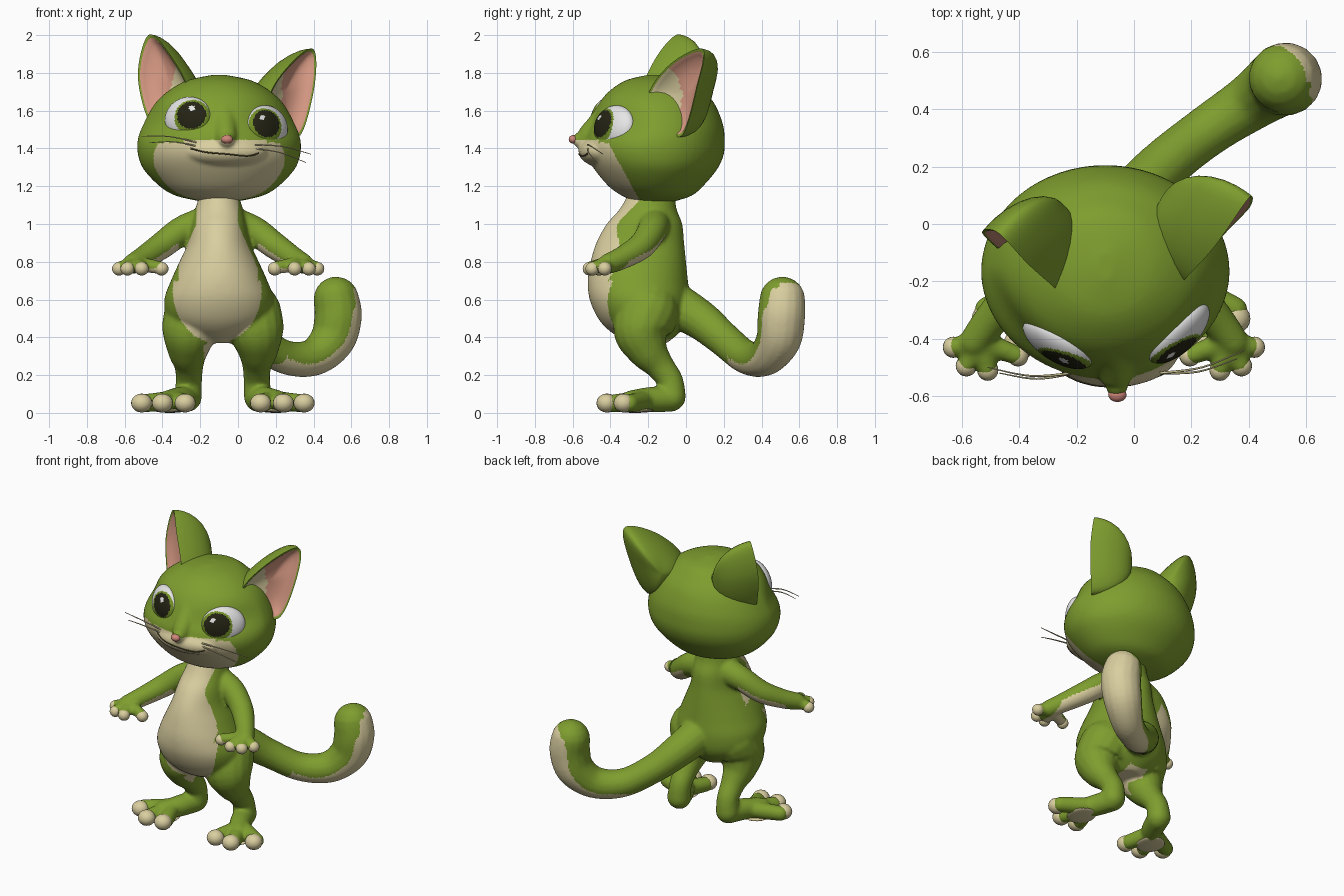
import bpy, bmesh, math
from mathutils import Vector, Matrix
from mathutils.bvhtree import BVHTree

if "Cube" in bpy.data.objects:
    bpy.data.objects.remove(bpy.data.objects["Cube"])


def material(name, *rgb):
    mat = bpy.data.materials.new(name)
    mat.use_nodes = True
    mat.diffuse_color = (*rgb, 1)
    shader = next(n for n in mat.node_tree.nodes if n.type == 'BSDF_PRINCIPLED')
    shader.inputs["Base Color"].default_value = (*rgb, 1)
    return mat


GREEN = material("fur green", .21, .34, .028)
CREAM = material("cream", .70, .62, .35)
PINK = material("ear pink", .68, .32, .23)
WHITE = material("eye white", .85, .85, .86)
IRIS = material("iris green", .17, .28, .02)
BLACK = material("pupil black", .018, .017, .007)
ROSE = material("nose pink", .62, .24, .19)
BROWN = material("mouth brown", .07, .06, .02)


# ---------- helpers ----------
def spline(points, steps=6, closed=False):
    """Smooth curve through tuples of any length."""
    count, out = len(points), []
    pick = lambda i: points[i % count] if closed else points[max(0, min(count - 1, i))]
    for i in range(count if closed else count - 1):
        for k in range(steps):
            t = k / steps
            out.append(tuple(
                b + .5 * t * (c - a + t * (2 * a - 5 * b + 4 * c - d + t * (3 * (b - c) + d - a)))
                for a, b, c, d in zip(pick(i - 1), pick(i), pick(i + 1), pick(i + 2))))
    return out if closed else out + [tuple(points[-1])]


def skin(bm, rings):
    """Bridge closed rings of points and cap both ends; returns faces per band."""
    rows = [[bm.verts.new(p) for p in ring] for ring in rings]
    size = len(rows[0])
    bands = [[bm.faces.new((a[i], a[(i + 1) % size], b[(i + 1) % size], b[i]))
              for i in range(size)] for a, b in zip(rows, rows[1:])]
    caps = [bm.faces.new(rows[0]), bm.faces.new(rows[-1])]
    bmesh.ops.recalc_face_normals(bm, faces=sum(bands, caps[:]))
    return bands, caps


def circle(center, u, v, size, pinch=1):
    """Ellipse; a pinch above one sharpens its front half into a wedge."""
    ring = []
    for i in range(size):
        a = math.tau * i / size
        s = math.sin(a)
        ring.append(Vector(center) + u * math.cos(a) + v * (s if s > 0 else -(-s) ** pinch))
    return ring


def ball(bm, center, radii, size=20):
    rx, ry, rz = radii
    rings = []
    for i in range(size // 2 + 1):
        a = math.radians(-87 + 174 * i / (size // 2))
        rings.append(circle(Vector(center) + Vector((0, 0, rz * math.sin(a))),
                            Vector((rx * math.cos(a), 0, 0)), Vector((0, ry * math.cos(a), 0)), size))
    skin(bm, rings)


def chain(bm, points):
    """Round-ended limb swept along a smooth path of (x, y, z, radius)."""
    path = [(Vector(p[:3]), p[3]) for p in spline(points)]
    spots = [p for p, r in path]
    tangents = [(b - a).normalized() for a, b in zip(spots[:1] + spots, spots[1:] + spots[-1:])]
    stations = [(p, r, t) for (p, r), t in zip(path, tangents)]
    bend = [math.radians(a) for a in (82, 60, 40, 20)]
    p, r, t = stations[0]
    head_cap = [(p - t * r * math.sin(a), r * math.cos(a), t) for a in bend]
    p, r, t = stations[-1]
    tail_cap = [(p + t * r * math.sin(a), r * math.cos(a), t) for a in reversed(bend)]
    u, rings = stations[0][2].orthogonal(), []
    for p, r, t in head_cap + stations + tail_cap:
        u = (u - t * u.dot(t)).normalized()
        rings.append(circle(p, u * r, t.cross(u) * r, 16))
    skin(bm, rings)


def loft(bm, cx, sections, pinch):
    """Stack of ellipses given as (height, half width, front y, back y)."""
    skin(bm, [circle((cx, (front + back) / 2, z), Vector((rx, 0, 0)),
                     Vector((0, (back - front) / 2, 0)), 64, pinch(z))
              for z, rx, front, back in spline(sections, 5)])


def finish(name, bm, *mats):
    mesh = bpy.data.meshes.new(name)
    bm.to_mesh(mesh)
    bm.free()
    for mat in mats:
        mesh.materials.append(mat)
    mesh.shade_smooth()
    ob = bpy.data.objects.new(name, mesh)
    bpy.context.collection.objects.link(ob)
    return ob


def fuse(name, bm, rule):
    """Melt overlapping volumes into one smooth skin, then colour faces by rule."""
    ob = finish(name, bm)
    remesh = ob.modifiers.new("melt", 'REMESH')
    remesh.mode, remesh.voxel_size = 'VOXEL', .01
    relax = ob.modifiers.new("relax", 'SMOOTH')
    relax.factor, relax.iterations = .5, 9
    graph = bpy.context.evaluated_depsgraph_get()
    mesh = bpy.data.meshes.new_from_object(ob.evaluated_get(graph))
    ob.modifiers.clear()
    ob.data = mesh
    mesh.materials.clear()
    for mat in (GREEN, CREAM):
        mesh.materials.append(mat)
    for face in mesh.polygons:
        face.material_index = int(rule(face.center, face.normal))
    mesh.shade_smooth()
    return ob


def tube(name, points, radius, mat, taper=0):
    curve = bpy.data.curves.new(name, 'CURVE')
    curve.dimensions, curve.bevel_depth, curve.bevel_resolution = '3D', radius, 1
    path = spline(points)
    line = curve.splines.new('POLY')
    line.points.add(len(path) - 1)
    for i, (point, co) in enumerate(zip(line.points, path)):
        point.co = (*co, 1)
        point.radius = 1 - taper * i / len(path)
    curve.materials.append(mat)
    bpy.context.collection.objects.link(bpy.data.objects.new(name, curve))


# ---------- body: torso, legs, arms and tail ----------
LEG_X, ARM_X = -.08, -.105
body, toes, fingers, pads = (bmesh.new() for _ in range(4))
loft(body, -.1, [(1.17, .1, -.3, -.06), (1.08, .125, -.35, -.05), (1, .145, -.42, -.02),
                 (.9, .165, -.475, -.01), (.8, .21, -.505, 0), (.7, .255, -.52, .01),
                 (.6, .29, -.51, .02), (.5, .275, -.465, .01), (.43, .2, -.4, -.03),
                 (.37, .08, -.3, -.1)], lambda z: 1)

for side in (-1, 1):
    leg = lambda x, *rest: (LEG_X + side * x, *rest)
    arm = lambda x, *rest: (ARM_X + side * x, *rest)
    chain(body, [leg(.145, -.2, .53, .165), leg(.175, -.235, .43, .15), leg(.185, -.2, .33, .11),
                 leg(.18, -.14, .25, .078), leg(.18, -.085, .17, .07), leg(.185, -.075, .085, .075)])
    chain(body, [leg(.185, -.08, .075, .07), leg(.23, -.19, .07, .068), leg(.29, -.29, .06, .06)])
    for x, y in ((.2, -.415), (.32, -.42), (.43, -.33)):
        chain(body, [leg(.26, -.22, .065, .055), leg(x, y + .03, .05, .048)])
        ball(toes, leg(x, y, .052), (.056, .054, .05))
    ball(pads, leg(.28, -.27, .013), (.085, .1, .013))

    chain(body, [arm(.08, -.17, 1, .09), arm(.19, -.18, .965, .078), arm(.3, -.235, .885, .072),
                 arm(.39, -.33, .825, .062), arm(.45, -.41, .79, .055)])
    for x, y in ((.525, -.43), (.48, -.495), (.405, -.51), (.3, -.46)):
        chain(body, [arm(.43, -.41, .79, .042), arm(x, y, .768, .034)])
        ball(fingers, arm(x, y, .763), (.037, .037, .036))

chain(body, [(-.07, -.07, .58, .12), (0, .08, .49, .105), (.1, .2, .39, .092), (.25, .32, .295, .09),
             (.4, .42, .295, .1), (.5, .49, .39, .12), (.53, .505, .51, .127), (.52, .51, .6, .122)])


def body_colour(c, n):
    if c.x > .12 and c.y > .22:                       # outer side of the tail
        return n.dot(Vector((.7, .42, -.58))) > .12
    reach = abs(c.x - ARM_X)
    if c.z > .7 and reach > .21:                      # underside of the forearm
        return n.z < -.25 and reach < .44
    across = abs(c.x + .11)                           # belly, throat and crotch
    if c.z > .8:
        return c.y < -.2 and across < .11 + .45 * max(0, 1 - c.z)
    if n.z < -.5 and across < .07:
        return c.y < -.08
    return c.y < -.2 and (across / .235) ** 2 + ((c.z - .65) / .28) ** 2 < 1


fuse("body", body, body_colour)
finish("toes", toes, CREAM)
finish("fingertips", fingers, CREAM)
finish("paw_pads", pads, CREAM)

# ---------- head with muzzle and nose bridge ----------
skull = bmesh.new()
loft(skull, -.1, [(1.12, .1, -.27, -.06), (1.15, .23, -.34, .03), (1.2, .315, -.41, .09),
                  (1.29, .4, -.485, .165), (1.37, .43, -.53, .2), (1.45, .43, -.54, .205),
                  (1.53, .4, -.51, .195), (1.63, .345, -.465, .155), (1.7, .275, -.41, .1),
                  (1.76, .17, -.32, .03), (1.79, .03, -.2, -.1)],
     lambda z: 1 + .4 * math.exp(-((z - 1.54) / .09) ** 2))
ball(skull, (-.07, -.44, 1.385), (.23, .13, .085), 32)
chain(skull, [(-.08, -.39, 1.6, .08), (-.07, -.46, 1.52, .07), (-.062, -.535, 1.455, .055),
              (-.06, -.565, 1.445, .04)])


def head_colour(c, n):
    top = 1.445 if abs(c.x + .065) < .22 else 1.43
    return c.z < top and c.y < -.385 + .55 * (1.38 - c.z)


head = fuse("head", skull, head_colour)

# ---------- nose, mouth and whiskers ----------
nose = bmesh.new()
ball(nose, (-.058, -.596, 1.448), (.032, .025, .023))
finish("nose", nose, ROSE)

surface = BVHTree.FromPolygons([v.co for v in head.data.vertices],
                               [tuple(p.vertices) for p in head.data.polygons])
line = spline([(-.25, 1.4), (-.17, 1.38), (-.06, 1.37), (.05, 1.36), (.11, 1.375)])
tube("mouth", [surface.ray_cast(Vector((x, -2, z)), Vector((0, 1, 0)))[0] for x, z in line],
     .0045, BROWN)
for i, (start, end) in enumerate((((-.21, -.52, 1.43), (-.51, -.5, 1.465)),
                                  ((-.21, -.52, 1.41), (-.47, -.52, 1.43)),
                                  ((.09, -.52, 1.42), (.385, -.44, 1.37)),
                                  ((.09, -.52, 1.4), (.36, -.47, 1.325)))):
    middle = (Vector(start) + Vector(end)) / 2 + Vector((0, -.02, .015))
    tube(f"whisker_{i + 1}", [start, tuple(middle), end], .005, CREAM, .7)


# ---------- eyes ----------
def eye(name, side, center, normal):
    n = Vector(normal).normalized()
    across = Vector((0, 0, 1)).cross(n).normalized()
    up = n.cross(across)
    spots = [(Vector((-.45 * side - .1, .36, .8)), 8, 0),
             (Vector((-.42 * side, .08, .85)), 40, 2),
             (Vector((-.55 * side, 0, .83)), 54, 1)]
    bm = bmesh.new()
    ball(bm, (0, 0, 0), (1, 1, 1), 80)
    for face in bm.faces:
        look = face.calc_center_median()
        face.material_index = next((index for axis, degrees, index in spots
                                    if look.angle(axis) < math.radians(degrees)), 0)
    frame = Matrix((across * .138, up * .115, n * .062)).transposed().to_4x4()
    bm.transform(Matrix.Translation(center) @ frame)
    finish(name, bm, WHITE, IRIS, BLACK)


eye("left_eye", 1, (.155, -.38, 1.515), (.7, -.71, .22))
eye("right_eye", -1, (-.265, -.415, 1.56), (-.53, -.85, .22))


# ---------- ears: a cupped shell with a lined hollow ----------
def ear(name, rim, side):
    """The rim runs tip, upper edge, front base, low edge, outer base, outer edge."""
    loop = [Vector(p) for p in spline(rim, 8, True)]
    tip, front, outer = Vector(rim[0]), Vector(rim[2]), Vector(rim[4])
    n = (front - tip).cross(outer - tip).normalized() * side
    middle = sum(loop, Vector((0, 0, 0))) / len(loop)
    shell = [(math.cos(math.radians(a)), .25 * math.sin(math.radians(a)))
             for a in (86, 75, 62, 50, 38, 26, 15, 6, 0)]
    hollow = [(.93, .004), (.85, .025), (.75, .038), (.65, .05), (.5, .06), (.3, .067), (.1, .07)]
    rings = [[middle + (p - middle) * scale - n * depth for p in loop]
             for scale, depth in shell + hollow]
    bm = bmesh.new()
    bands, caps = skin(bm, rings)
    caps[1].material_index = 1
    for face in sum(bands[len(shell):], []):
        near = (face.calc_center_median() - front).length < .19
        face.material_index = 2 if near else 1
    ob = finish(name, bm, GREEN, PINK, CREAM)
    ob.data.set_sharp_from_angle(angle=math.radians(50))


ear("left_ear", [(.4, .09, 1.925), (.28, -.08, 1.85), (.17, -.2, 1.68), (.23, -.13, 1.53),
                 (.33, -.02, 1.47), (.405, .06, 1.73)], 1)
ear("right_ear", [(-.475, -.03, 2), (-.37, -.14, 1.91), (-.26, -.24, 1.7), (-.34, -.2, 1.58),
                  (-.46, -.1, 1.53), (-.53, -.03, 1.78)], -1)
